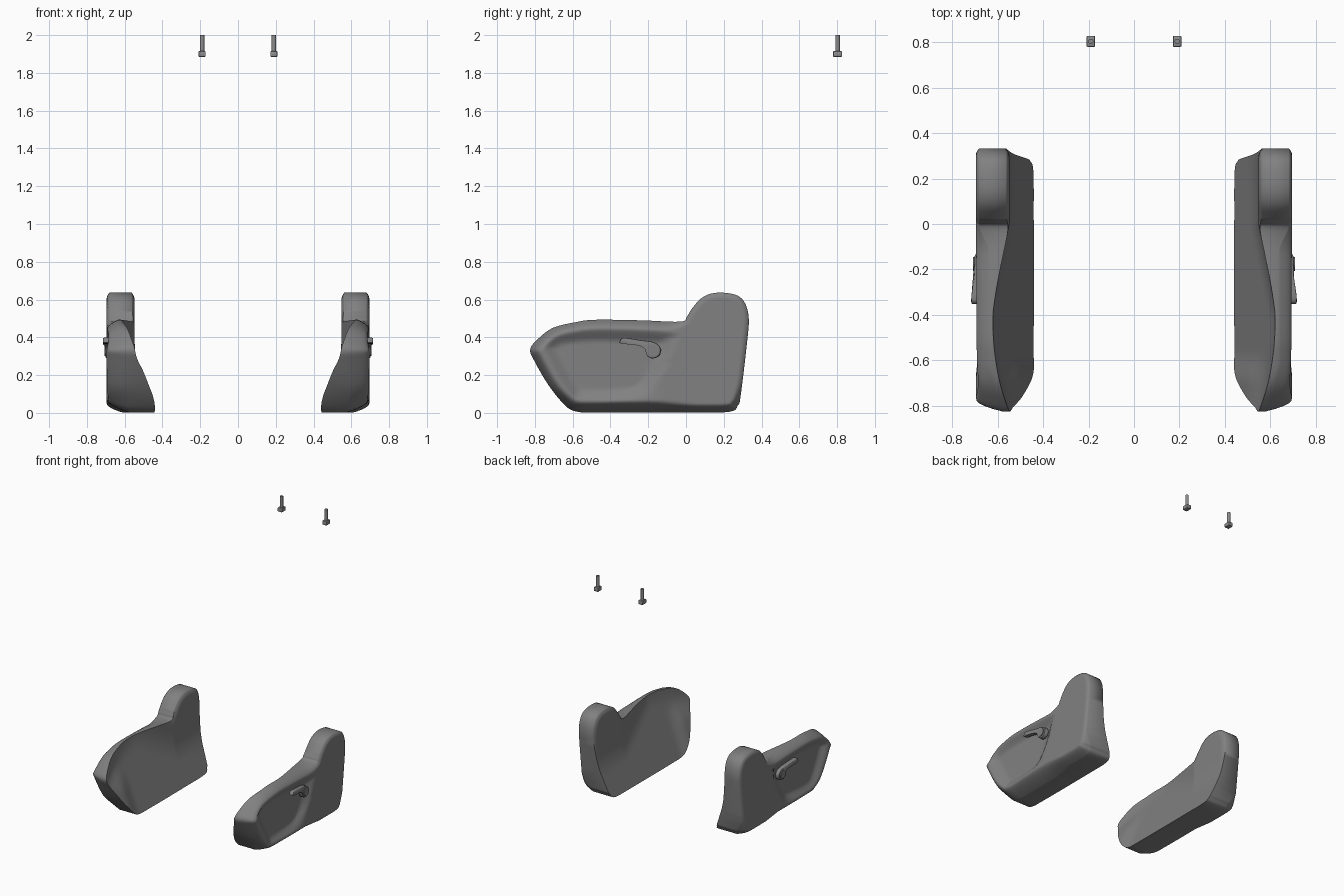
import bpy, bmesh, math
from mathutils import Vector

if "Cube" in bpy.data.objects:
    bpy.data.objects.remove(bpy.data.objects["Cube"])

OUTLINE = [(-.825, .335), (-.785, .39), (-.705, .45), (-.585, .48), (-.48, .493), (-.24, .49),
           (-.03, .483), (.005, .51), (.03, .55), (.085, .61), (.16, .636), (.26, .626),
           (.31, .585), (.332, .505), (.325, .39), (.29, .095), (.275, .04), (.23, .006),
           (.02, .002), (-.45, .002), (-.585, .008), (-.65, .05), (-.73, .15), (-.80, .27)]
RECESS = [(-.765, .35), (-.72, .415), (-.655, .44), (-.45, .455), (-.07, .435), (-.055, .36),
          (-.12, .2), (-.22, .08), (-.35, .05), (-.575, .045), (-.635, .095), (-.725, .255)]
LEVER = [(-.35, .383), (-.33, .398), (-.24, .385), (-.17, .374), (-.135, .345), (-.14, .305),
         (-.175, .288), (-.205, .302), (-.22, .342), (-.27, .36), (-.345, .368)]


def grey(name, value):
    mat = bpy.data.materials.new(name)
    mat.diffuse_color = (value, value, value, 1)
    mat.use_nodes = True
    mat.node_tree.nodes["Principled BSDF"].inputs["Base Color"].default_value = mat.diffuse_color
    return mat


PLASTIC = grey("dark_plastic", .22)
METAL = grey("post_metal", .27)


def smooth_loop(pts, steps):
    """Closed Catmull-Rom curve through the points."""
    pts = [Vector(p) for p in pts]
    out = []
    for i in range(len(pts)):
        a, b, c, d = (pts[(i + k) % len(pts)] for k in (-1, 0, 1, 2))
        for s in range(steps):
            t = s / steps
            out.append(.5 * (2 * b + (c - a) * t + (2 * a - 5 * b + 4 * c - d) * t * t
                             + (3 * b - a - 3 * c + d) * t ** 3))
    return out


def ramp(v, a, b):
    t = min(1, max(0, (v - a) / (b - a)))
    return t * t * (3 - 2 * t)


def edge_dist(p, loop):
    """Distance to a closed loop, positive inside."""
    best, inside = 9, False
    for a, b in zip(loop, loop[1:] + loop[:1]):
        ab = b - a
        t = min(1, max(0, (p - a).dot(ab) / ab.length_squared))
        best = min(best, (p - a - ab * t).length)
        if (a.y > p.y) != (b.y > p.y) and p.x < a.x + (p.y - a.y) * ab.x / ab.y:
            inside = not inside
    return best if inside else -best


def finish(name, bm, angle, mat):
    """Turn a bmesh into a smooth-shaded object mirrored across x."""
    bmesh.ops.recalc_face_normals(bm, faces=bm.faces)
    me = bpy.data.meshes.new(name)
    bm.to_mesh(me)
    bm.free()
    me.materials.append(mat)
    ob = bpy.data.objects.new(name, me)
    bpy.context.collection.objects.link(ob)
    bpy.ops.object.select_all(action='DESELECT')
    ob.select_set(True)
    bpy.context.view_layer.objects.active = ob
    bpy.ops.object.shade_smooth_by_angle(angle=math.radians(angle))
    ob.modifiers.new("mirror", 'MIRROR').use_mirror_merge = False


outline = smooth_loop(OUTLINE, 5)
recess = smooth_loop(RECESS, 3)


def inner_x(p, d):
    # slanted inner wall, levelling off towards the top
    if p.x > -.4:
        cap = .63 - .083 * min(1, (p.x + .4) / .4)
    else:
        cap = .63 - .08 * ((p.x + .4) / .425) ** 2
    slope = .44 + .39 * p.y
    slope -= .025 * ramp(p.x, -.56, -.7) * ramp(p.y, .4, .2)
    h = max(.04 - abs(cap - slope), 0) / .04
    # softened inner rim around the headrest-side hump
    soft = .016 * ramp(p.x, -.05, .05) * ramp(p.y, .3, .5) * max(0, 1 - max(d, 0) / .04) ** 2
    return min(cap, slope) - h * h * .01 + soft


def outer_x(p, d):
    # rounded rim plus the shallow recess
    drop = .015 + .045 * ramp(p.x, 0, -.12) + .06 * ramp(p.x, -.6, -.8) + .07 * ramp(p.y, .15, .02)
    radius = .03 + .025 * ramp(p.x, 0, -.12) + .02 * ramp(p.y, .15, .02)
    x = .695 - min(drop, .12) * max(0, 1 - max(d, 0) / radius) ** 2
    x -= .036 * ramp(edge_dist(p, recess), 0, .085)
    return max(x, inner_x(p, d) + .005)


# side trim panel: concentric rings on both faces joined by the rim
centre = Vector((-.03, .25))
radii = [.04 * i for i in range(1, 19)] + [.75, .78, .81, .835, .86, .88, .9, .92, .94, .955, .97, .985, 1]
bm = bmesh.new()
inner, outer = [], []
for r in radii:
    pts = [centre + (q - centre) * r for q in outline]
    ds = [0 if r == 1 else edge_dist(p, outline) for p in pts]
    inner.append([bm.verts.new((inner_x(p, d), p.x, p.y)) for p, d in zip(pts, ds)])
    outer.append([bm.verts.new((outer_x(p, d), p.x, p.y)) for p, d in zip(pts, ds)])
rings = inner + outer[::-1]
n = len(outline)
for a, b in zip(rings, rings[1:]):
    for i in range(n):
        j = (i + 1) % n
        bm.faces.new((a[i], a[j], b[j], b[i]))
for ring, x in ((rings[0], inner_x(centre, .2)), (rings[-1], outer_x(centre, .2))):
    c = bm.verts.new((x, centre.x, centre.y))
    for i in range(n):
        bm.faces.new((ring[i], ring[(i + 1) % n], c))
finish("side_trim", bm, 65, PLASTIC)

# recline lever: teardrop plate whose tip leans outward
bm = bmesh.new()
loop = smooth_loop(LEVER, 3)
mid = sum(loop, Vector((0, 0))) / len(loop)
layers = []
for thick, scale in ((-.02, 1), (.004, 1), (.009, .97), (.011, .9)):
    layer = []
    for p in loop:
        q = mid + (p - mid) * scale
        lean = .69 + .015 * ramp(q.x, -.2, -.34)
        layer.append(bm.verts.new((lean + thick, q.x, q.y)))
    layers.append(layer)
for a, b in zip(layers, layers[1:]):
    for i in range(len(loop)):
        j = (i + 1) % len(loop)
        bm.faces.new((a[i], a[j], b[j], b[i]))
bm.faces.new(layers[0])
bm.faces.new(layers[-1])
finish("recline_lever", bm, 40, PLASTIC)


def cylinder(name, radius, depth, loc, mat, axis_x=False):
    bm = bmesh.new()
    bmesh.ops.create_cone(bm, cap_ends=True, segments=24, radius1=radius, radius2=radius, depth=depth)
    for v in bm.verts:
        if axis_x:
            v.co = Vector((v.co.z, v.co.x, v.co.y))
        v.co += Vector(loc)
    finish(name, bm, 40, mat)


# lever pivot and headrest post
cylinder("lever_pivot", .031, .07, (.672, -.175, .332), PLASTIC, True)
cylinder("headrest_post", .0115, .09, (.19, .803, 1.955), METAL)

# headrest post collar
bm = bmesh.new()
bmesh.ops.create_cube(bm, size=1)
for v in bm.verts:
    v.co = Vector((v.co.x * .037 + .19, v.co.y * .048 + .803, v.co.z * .03 + 1.9))
bmesh.ops.bevel(bm, geom=bm.edges[:], offset=.004, segments=2, affect='EDGES', profile=.5)
finish("post_collar", bm, 40, METAL)
